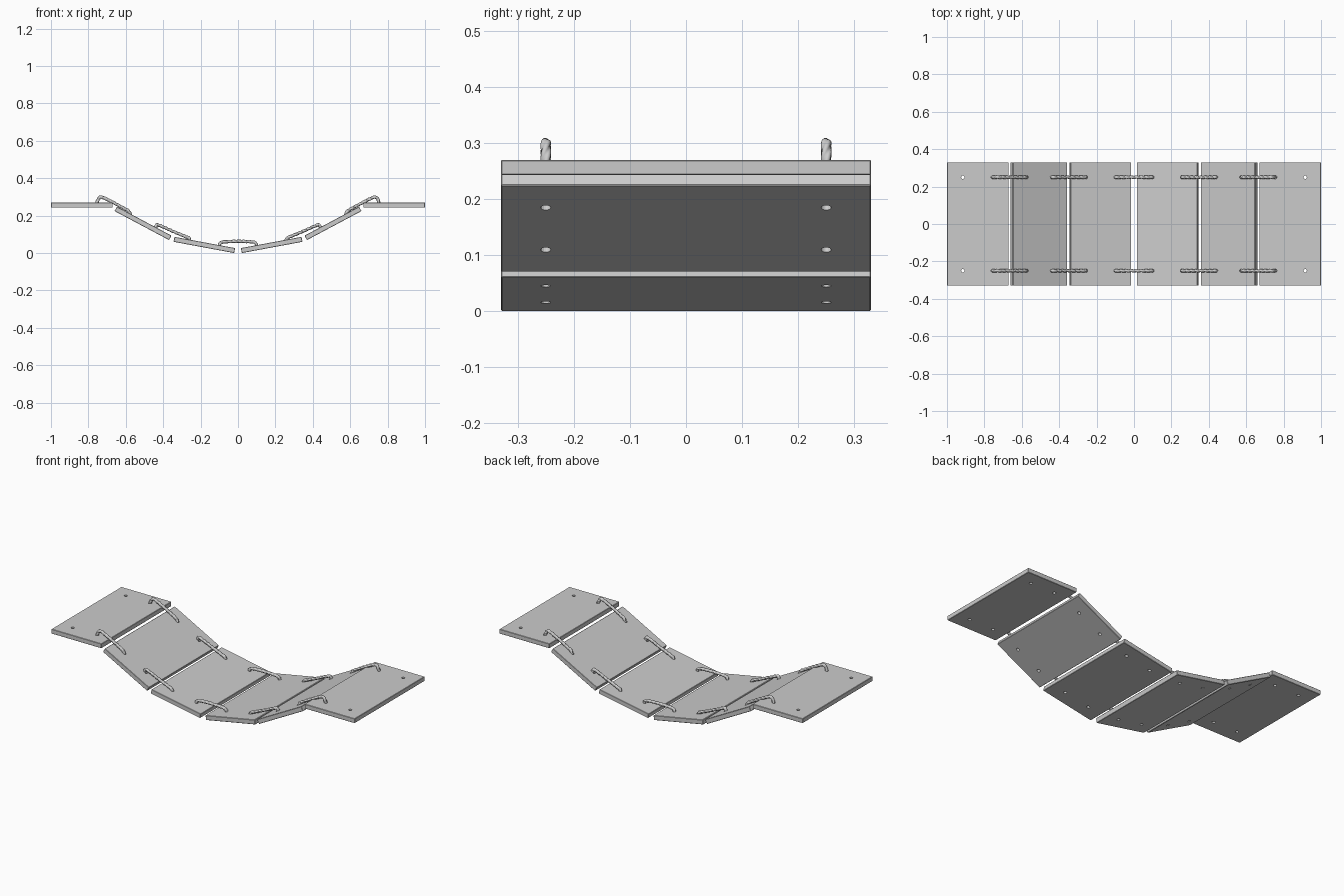
import bpy, bmesh, math
from mathutils import Vector, Matrix

if "Cube" in bpy.data.objects:
    bpy.data.objects.remove(bpy.data.objects["Cube"])

WIDTH, DEPTH, THICK = 0.33, 0.66, 0.027
HOLE_X, HOLE_Y, HOLE_R = 0.08, 0.25, 0.009


def new_object(name, bm):
    bmesh.ops.recalc_face_normals(bm, faces=bm.faces)
    mesh = bpy.data.meshes.new(name)
    bm.to_mesh(mesh)
    bm.free()
    ob = bpy.data.objects.new(name, mesh)
    bpy.context.collection.objects.link(ob)
    return ob


# Plank: slightly eased board with four rope holes cut through it
def plank(name, x, z, angle):
    bm = bmesh.new()
    bmesh.ops.create_cube(bm, size=1, matrix=Matrix.Diagonal((WIDTH, DEPTH, THICK, 1)))
    bmesh.ops.bevel(bm, geom=bm.edges[:], offset=0.002, segments=1, affect='EDGES')
    ob = new_object(name, bm)
    holes = bmesh.new()
    for sx in (-1, 1):
        for sy in (-1, 1):
            bmesh.ops.create_cone(holes, cap_ends=True, segments=16, radius1=HOLE_R, radius2=HOLE_R,
                                  depth=0.1, matrix=Matrix.Translation((sx * HOLE_X, sy * HOLE_Y, 0)))
    cutter = new_object("hole_cutter", holes)
    mod = ob.modifiers.new("holes", 'BOOLEAN')
    mod.operation, mod.solver, mod.object = 'DIFFERENCE', 'EXACT', cutter
    bpy.context.view_layer.objects.active = ob
    bpy.ops.object.modifier_apply(modifier=mod.name)
    bpy.data.objects.remove(cutter)
    ob.location = (x, 0, z)
    ob.rotation_euler = (0, -math.radians(angle), 0)


# Smooth curve through the control points
def spline(pts, steps=8):
    p = [Vector((x, 0, z)) for x, z in pts]
    p = [2 * p[0] - p[1]] + p + [2 * p[-1] - p[-2]]
    out = []
    for i in range(1, len(p) - 2):
        a, b, c, d = p[i - 1:i + 3]
        for k in range(steps):
            t = k / steps
            out.append(0.5 * (2 * b + (c - a) * t + (2 * a - 5 * b + 4 * c - d) * t * t
                              + (3 * b - a - 3 * c + d) * t ** 3))
    return out + [p[-2]]


# Rope: three-lobed section twisted along its path
def rope(name, pts, y, radius=0.0095, pitch=0.08, sides=18):
    path = spline(pts)
    side = Vector((0, 1, 0))
    bm = bmesh.new()
    rings, dist = [], 0
    for i, c in enumerate(path):
        if i:
            dist += (c - path[i - 1]).length
        tan = (path[min(i + 1, len(path) - 1)] - path[max(i - 1, 0)]).normalized()
        up = tan.cross(side)
        ring = []
        for k in range(sides):
            a = math.tau * k / sides
            r = radius * (0.72 + 0.28 * abs(math.cos(1.5 * a)))
            a += math.tau * dist / pitch
            ring.append(bm.verts.new(c + side * (y + r * math.cos(a)) + up * (r * math.sin(a))))
        rings.append(ring)
    for r0, r1 in zip(rings, rings[1:]):
        for k in range(sides):
            n = (k + 1) % sides
            bm.faces.new((r0[k], r0[n], r1[n], r1[k]))
    bm.faces.new(rings[0])
    bm.faces.new(rings[-1])
    ob = new_object(name, bm)
    for f in ob.data.polygons:
        f.use_smooth = len(f.vertices) == 4


OUTER_ROPE = [(0.755, 0.258), (0.75, 0.282), (0.736, 0.299), (0.715, 0.294),
              (0.67, 0.272), (0.60, 0.234), (0.583, 0.222), (0.575, 0.203)]
INNER_ROPE = [(0.443, 0.128), (0.436, 0.147), (0.42, 0.148), (0.34, 0.113),
              (0.275, 0.086), (0.262, 0.079), (0.257, 0.064)]
HALF = [(0.1, 0.032), (0.097, 0.05), (0.082, 0.059), (0.04, 0.062)]
MID_ROPE = HALF + [(0, 0.063)] + [(-x, z) for x, z in reversed(HALF)]

# Both halves of the sagging bridge
for s, label in ((-1, "left"), (1, "right")):
    plank("end_plank_" + label, s * 0.835, 0.2565, 0)
    plank("slope_plank_" + label, s * 0.508, 0.159, s * 28)
    plank("middle_plank_" + label, s * 0.18, 0.0435, s * 10.5)
    for y, row in ((-HOLE_Y, "front"), (HOLE_Y, "back")):
        for kind, pts in (("outer", OUTER_ROPE), ("inner", INNER_ROPE)):
            rope(f"{kind}_rope_{label}_{row}", [(s * x, z) for x, z in pts], y)

# Ropes across the centre gap
for y, row in ((-HOLE_Y, "front"), (HOLE_Y, "back")):
    rope("centre_rope_" + row, MID_ROPE, y)
